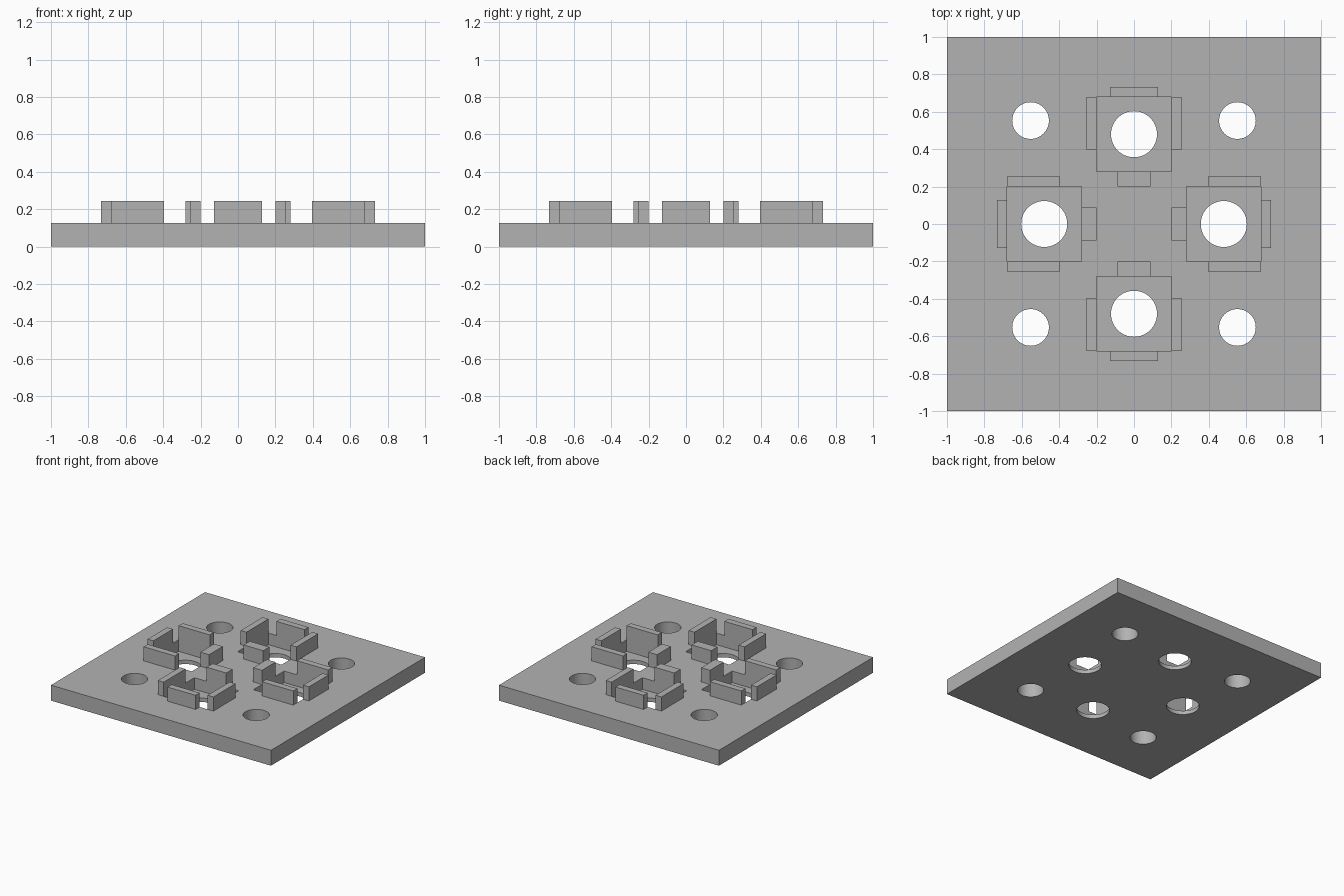
import bpy
from math import pi, radians
from mathutils import Matrix, Vector

if "Cube" in bpy.data.objects:
    bpy.data.objects.remove(bpy.data.objects["Cube"], do_unlink=True)

PLATE_TOP, WALL_TOP, FLOOR = 0.127, 0.243, 0.032
SOCKET, HALF = 0.48, 0.2      # socket distance from centre, half pocket width

grey = bpy.data.materials.new("light grey")
grey.use_nodes = True
colour = (0.45, 0.45, 0.45, 1)
grey.diffuse_color = colour
grey.node_tree.nodes["Principled BSDF"].inputs["Base Color"].default_value = colour


def box(name, x, y, z, angle=0):
    """Box between x, y and z limits, turned about the plate centre."""
    bpy.ops.mesh.primitive_cube_add(size=1)
    ob = bpy.context.object
    ob.name = name
    middle = Vector([(a + b) / 2 for a, b in (x, y, z)])
    size = Vector([b - a for a, b in (x, y, z)])
    ob.data.transform(Matrix.Rotation(angle, 4, "Z") @ Matrix.Translation(middle)
                      @ Matrix.Diagonal(size.to_4d()))
    ob.data.materials.append(grey)
    return ob


def cylinder(name, centre, radius, angle):
    bpy.ops.mesh.primitive_cylinder_add(vertices=64, radius=radius, depth=1)
    ob = bpy.context.object
    ob.name = name
    ob.data.transform(Matrix.Rotation(angle, 4, "Z") @ Matrix.Translation(centre))
    ob.data.materials.append(grey)
    return ob


def cut(target, cutter):
    mod = target.modifiers.new("cut", "BOOLEAN")
    mod.operation, mod.solver, mod.object = "DIFFERENCE", "EXACT", cutter
    cutter.hide_render = True
    bpy.context.view_layer.objects.active = target
    bpy.ops.object.modifier_apply(modifier=mod.name)
    bpy.data.objects.remove(cutter, do_unlink=True)


plate = box("base_plate", (-1, 1), (-1, 1), (0, PLATE_TOP))

near, far = SOCKET - HALF, SOCKET + HALF
rise = (PLATE_TOP, WALL_TOP)
for i, side in enumerate(("back", "right", "front", "left")):
    turn = i * pi / 2
    # Square pocket, its round through hole and a corner mounting hole
    cut(plate, box("pocket_cutter", (-HALF, HALF), (near, far), (FLOOR, 1), turn))
    cut(plate, cylinder("socket_hole_cutter", (0, SOCKET, 0), 0.123, turn))
    cut(plate, cylinder("mounting_hole_cutter", (0.553, 0.553, 0), 0.098, turn))
    # Retaining walls around the pocket
    box(side + "_outer_wall", (-0.127, 0.127), (far, far + 0.053), rise, turn)
    box(side + "_inner_wall", (-0.089, 0.089), (near - 0.08, near), rise, turn)
    for s, hand in ((-1, "first"), (1, "second")):
        x = sorted((s * HALF, s * (HALF + 0.053)))
        box(f"{side}_{hand}_side_wall", x, (0.396, far), rise, turn)

# Smooth hole walls, crisp edges
bpy.ops.object.select_all(action="DESELECT")
plate.select_set(True)
bpy.context.view_layer.objects.active = plate
bpy.ops.object.shade_smooth_by_angle(angle=radians(30))
